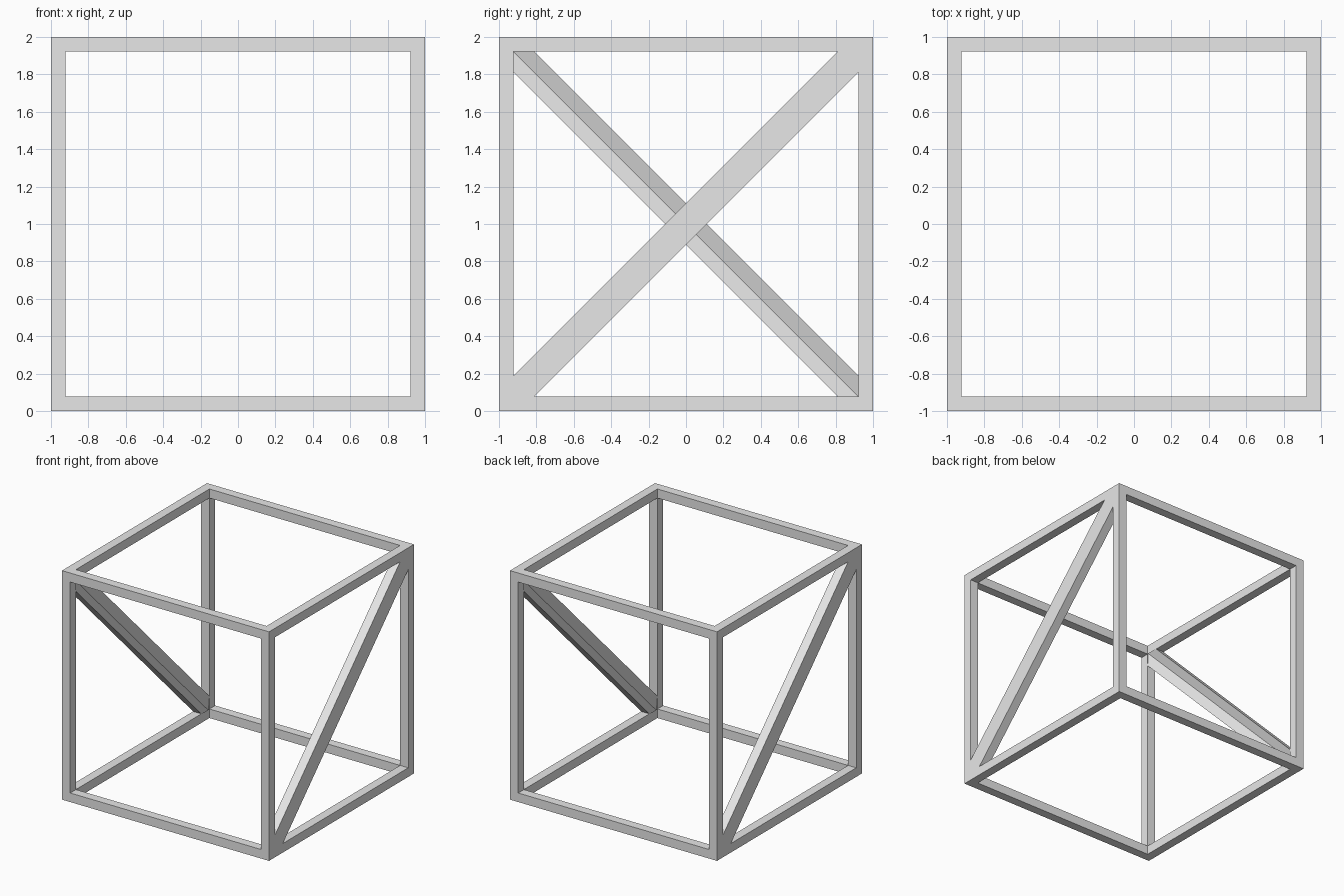
import bpy
import bmesh

SIZE = 2.0
BAR = 0.079

default_cube = bpy.data.objects.get("Cube")
if default_cube:
    bpy.data.objects.remove(default_cube, do_unlink=True)

# Plain grey material
grey = bpy.data.materials.new("light_grey")
grey.use_nodes = True
colour = (0.8, 0.8, 0.8, 1.0)
grey.diffuse_color = colour
for node in grey.node_tree.nodes:
    if node.type == 'BSDF_PRINCIPLED':
        node.inputs["Base Color"].default_value = colour

# Solid block standing on the ground
bm = bmesh.new()
bmesh.ops.create_cube(bm, size=SIZE)
for v in bm.verts:
    v.co.z += SIZE / 2

# Diagonal across each side: rises to the back at +x, to the front at -x
bm.normal_update()
for face in [f for f in bm.faces if abs(f.normal.x) > 0.9]:
    side = 1 if face.normal.x > 0 else -1
    ends = [v for v in face.verts if side * v.co.y * (v.co.z - SIZE / 2) > 0]
    bmesh.ops.connect_verts(bm, verts=ends)

# Open every panel, leaving a border strip along each edge and diagonal
panels = list(bm.faces)
bmesh.ops.inset_individual(bm, faces=panels, thickness=BAR, use_even_offset=True)
bmesh.ops.delete(bm, geom=panels, context='FACES')
bmesh.ops.recalc_face_normals(bm, faces=bm.faces)

mesh = bpy.data.meshes.new("braced_frame")
bm.to_mesh(mesh)
bm.free()
mesh.materials.append(grey)

frame = bpy.data.objects.new("braced_frame", mesh)
bpy.context.collection.objects.link(frame)

# Thicken inwards into bars; the uneven offset grooves the braces inside
thicken = frame.modifiers.new("bar_thickness", 'SOLIDIFY')
thicken.thickness = BAR
thicken.offset = -1
thicken.use_even_offset = False
